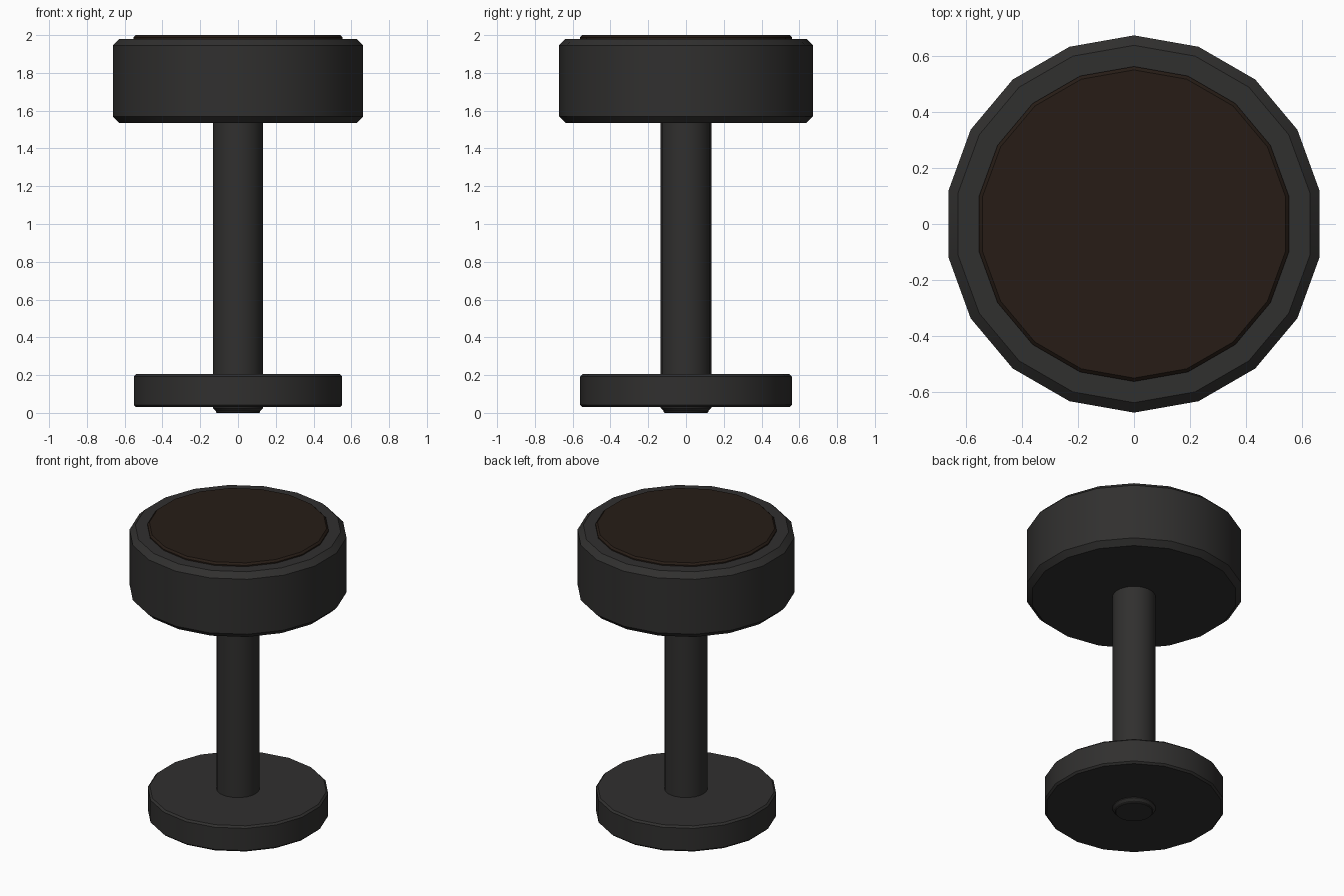
import bpy
from math import radians

if "Cube" in bpy.data.objects:
    bpy.data.objects.remove(bpy.data.objects["Cube"])


def material(name, rgb):
    m = bpy.data.materials.new(name)
    m.diffuse_color = (*rgb, 1)
    m.use_nodes = True
    m.node_tree.nodes["Principled BSDF"].inputs["Base Color"].default_value = m.diffuse_color
    return m


def disc(name, radius, z0, z1, bevel, mat):
    """18-sided upright cylinder with chamfered rims and a vertex on +y."""
    bpy.ops.mesh.primitive_cylinder_add(
        vertices=18, radius=radius, depth=z1 - z0, location=(0, 0, (z0 + z1) / 2))
    ob = bpy.context.object
    ob.name = name
    ob.data.materials.append(mat)
    bpy.ops.object.shade_smooth_by_angle(angle=radians(50))
    mod = ob.modifiers.new("rim_chamfer", "BEVEL")
    mod.width = bevel
    mod.segments = 1
    mod.limit_method = 'ANGLE'
    mod.angle_limit = radians(40)
    bpy.ops.object.modifier_apply(modifier=mod.name)
    bpy.ops.object.shade_smooth_by_angle(angle=radians(50))
    return ob


dark = material("dark_grey", (0.03, 0.029, 0.028))
brown = material("dark_brown", (0.02, 0.012, 0.008))

# Base plate and stem, whose foot pokes out below the plate
disc("base_plate", 0.56, 0.03, 0.205, 0.012, dark)
disc("stem", 0.134, 0.005, 1.6, 0.02, dark)

# Head drum with a thin brown pad on top
disc("head_drum", 0.673, 1.535, 1.98, 0.035, dark)
disc("top_pad", 0.562, 1.90, 2.0, 0.012, brown)

# Small foot cap under the stem
disc("foot_cap", 0.118, 0.0, 0.03, 0.004, dark)
